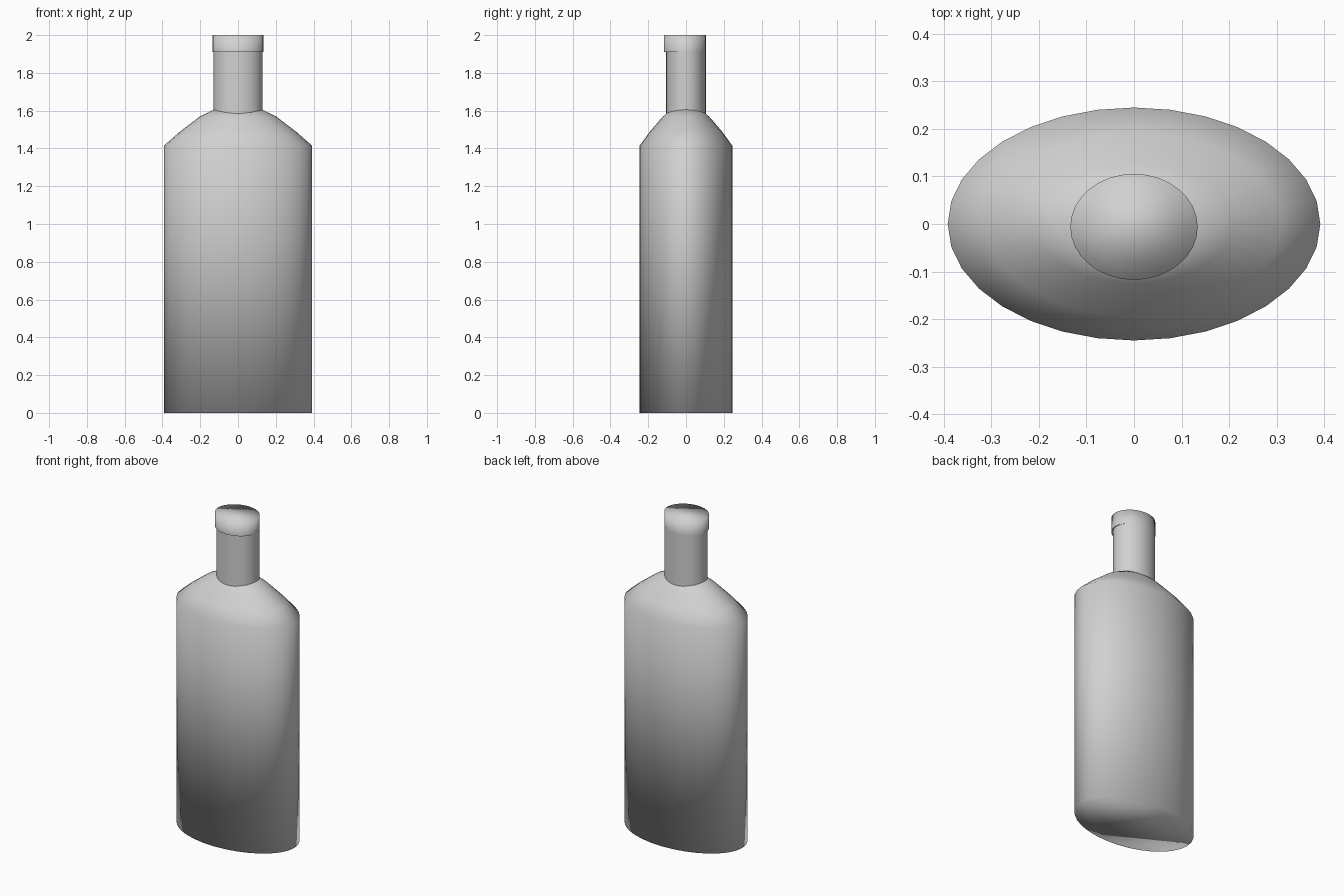
import bpy
import bmesh
from math import cos, sin, tau

SIDES = 32

if "Cube" in bpy.data.objects:
    bpy.data.objects.remove(bpy.data.objects["Cube"])

grey = bpy.data.materials.new("light_grey")
grey.use_nodes = True
colour = (0.64, 0.64, 0.64, 1)
grey.diffuse_color = colour
grey.node_tree.nodes["Principled BSDF"].inputs["Base Color"].default_value = colour


def loft(name, rings, close_bottom=False, close_top=False, sharp_bottom=False):
    """Join elliptical rings (x radius, y radius, y centre, z) into a smooth part."""
    bm = bmesh.new()
    loops = [[bm.verts.new((rx * cos(tau * i / SIDES), cy + ry * sin(tau * i / SIDES), z))
              for i in range(SIDES)] for rx, ry, cy, z in rings]
    for low, high in zip(loops, loops[1:]):
        for i in range(SIDES):
            j = (i + 1) % SIDES
            bm.faces.new((low[i], low[j], high[j], high[i]))
    if close_bottom:
        bm.faces.new(loops[0][::-1])
    if close_top:
        bm.faces.new(loops[-1])
    for face in bm.faces:
        face.smooth = True
    if sharp_bottom:
        for i in range(SIDES):
            bm.edges.get((loops[0][i - 1], loops[0][i])).smooth = False
    mesh = bpy.data.meshes.new(name)
    bm.to_mesh(mesh)
    bm.free()
    mesh.materials.append(grey)
    part = bpy.data.objects.new(name, mesh)
    bpy.context.collection.objects.link(part)
    return part


# Oval body with sloping shoulders
loft("body", [(0.392, 0.245, 0, 0), (0.392, 0.245, 0, 1.415),
              (0.31, 0.193, 0, 1.487), (0.206, 0.125, 0, 1.566),
              (0.13, 0.085, 0, 1.605)], close_bottom=True, close_top=True)

# Straight neck rising out of the shoulders
loft("neck", [(0.13, 0.105, 0, 1.56), (0.13, 0.105, 0, 1.99)])

# Cap, flush with the neck at the back and overhanging at the front
loft("cap", [(0.134, 0.1115, -0.006, 1.91), (0.134, 0.1115, -0.006, 2.0)],
     close_bottom=True, close_top=True, sharp_bottom=True)
